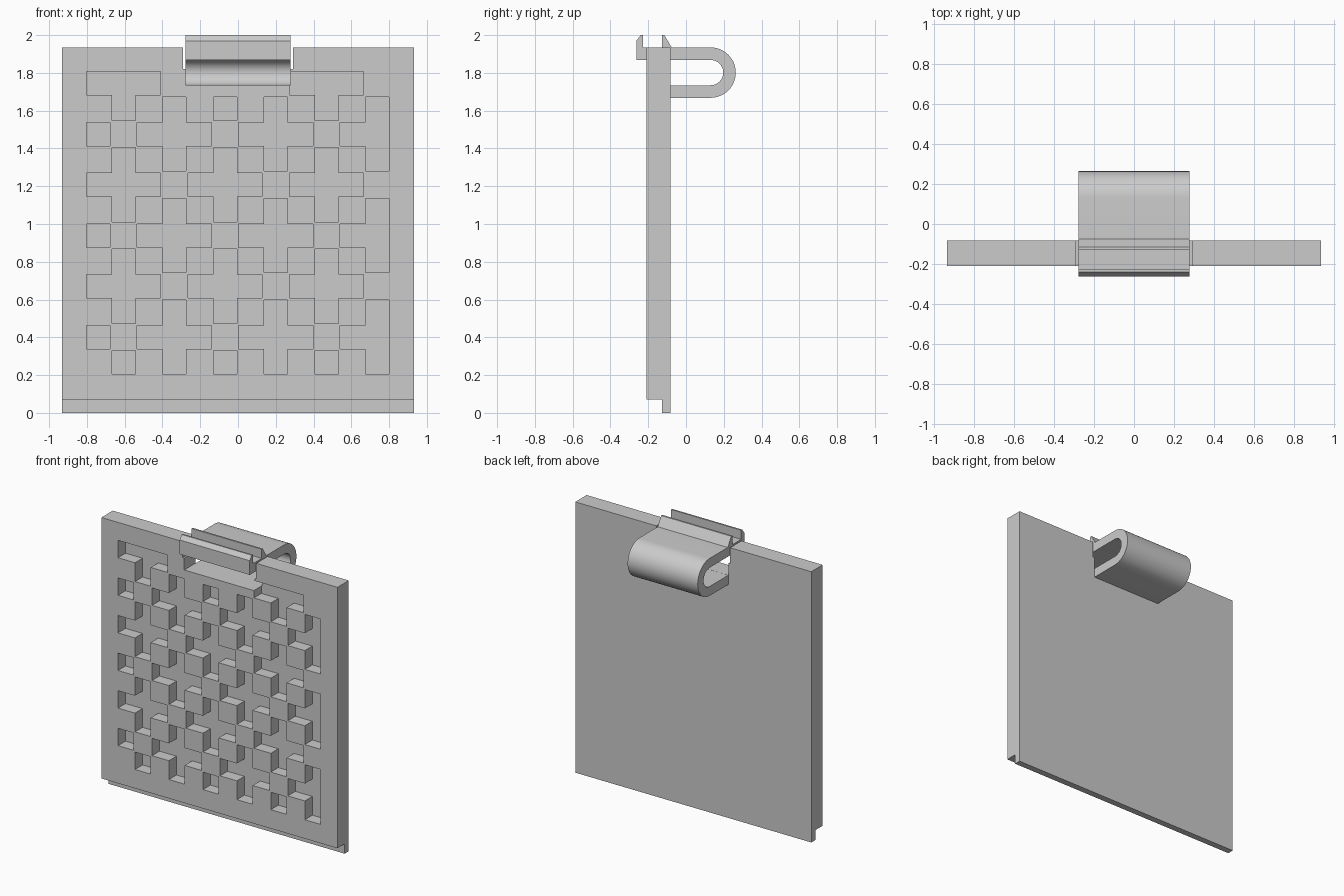
import bpy, bmesh, math
from mathutils import Vector

cube = bpy.data.objects.get("Cube")
if cube:
    bpy.data.objects.remove(cube, do_unlink=True)

grey = bpy.data.materials.new("light_grey")
grey.use_nodes = True
colour = (0.6, 0.6, 0.6, 1)
grey.diffuse_color = colour
grey.node_tree.nodes["Principled BSDF"].inputs["Base Color"].default_value = colour


def finish(name, bm):
    bmesh.ops.recalc_face_normals(bm, faces=bm.faces)
    mesh = bpy.data.meshes.new(name)
    bm.to_mesh(mesh)
    bm.free()
    mesh.materials.append(grey)
    obj = bpy.data.objects.new(name, mesh)
    bpy.context.collection.objects.link(obj)
    return obj


def activate(obj):
    bpy.ops.object.select_all(action='DESELECT')
    obj.select_set(True)
    bpy.context.view_layer.objects.active = obj


def extrude(bm, faces, offset):
    """Pull flat faces into a closed solid."""
    new = bmesh.ops.extrude_face_region(bm, geom=faces, use_keep_orig=True)
    verts = [g for g in new["geom"] if isinstance(g, bmesh.types.BMVert)]
    bmesh.ops.translate(bm, verts=verts, vec=offset)


def prism(name, points, offset):
    bm = bmesh.new()
    face = bm.faces.new([bm.verts.new(p) for p in points])
    extrude(bm, [face], Vector(offset))
    return finish(name, bm)


HALF, FRONT, BACK = 0.933, -0.21, -0.082
STEP, TOP = 0.07, 1.935
NOTCH, CLIP = 0.291, 0.278

# Panel with a stepped notch in its top edge
side = [(HALF, STEP), (HALF, TOP), (NOTCH, TOP), (NOTCH, 1.82), (CLIP, 1.82), (CLIP, 1.735)]
outline = side + [(-x, z) for x, z in reversed(side)]
panel = prism("panel", [(x, FRONT, z) for x, z in outline], (0, BACK - FRONT, 0))

# Lip along the bottom of the panel
prism("bottom_lip", [(x, -0.128, z) for x, z in ((-HALF, 0), (HALF, 0), (HALF, STEP), (-HALF, STEP))],
      (0, BACK + 0.128, 0))

# Pocket pattern: a chequerboard whose squares join into crosses
N, LEFT, LOW, PITCH, GAP = 12, -0.807, 0.2, 0.1343, 0.005


def open_cell(c, r):
    if not (0 <= c < N and 0 <= r < N) or (r == N - 1 and c in (4, 5, 6)):
        return False
    return (c + r) % 2 == 1 or (c % 2 == 1 and (c + r) % 4 == 0)


def fine(start, i):
    return start + (i // 2) * PITCH + (GAP if i % 2 == 0 else PITCH - GAP)


bm = bmesh.new()
start_y, depth = FRONT - 0.05, 0.085
for i in range(2 * N - 1):
    for j in range(2 * N - 1):
        # odd strips are the thin joints between neighbouring squares
        cells = [(c, r) for c in {i // 2, (i + 1) // 2} for r in {j // 2, (j + 1) // 2}]
        if all(open_cell(c, r) for c, r in cells):
            xs = fine(LEFT, i), fine(LEFT, i + 1)
            zs = fine(LOW, j), fine(LOW, j + 1)
            corners = ((0, 0), (1, 0), (1, 1), (0, 1))
            bm.faces.new([bm.verts.new((xs[a], start_y, zs[b])) for a, b in corners])
bmesh.ops.remove_doubles(bm, verts=bm.verts, dist=0.0005)
extrude(bm, bm.faces[:], Vector((0, 0.05 + depth, 0)))
cutter = finish("pocket_cutter", bm)
cutter.hide_render = True

activate(panel)
cut = panel.modifiers.new("pockets", 'BOOLEAN')
cut.operation = 'DIFFERENCE'
cut.solver = 'EXACT'
cut.object = cutter
bpy.ops.object.modifier_apply(modifier=cut.name)
bpy.data.objects.remove(cutter, do_unlink=True)

# Spring clip: a U-shaped strip with two hooks on its upper arm
BEND_Y, BEND_Z, OUTER, INNER = 0.13, 1.8015, 0.1335, 0.067


def bend(radius, steps=24):
    angles = [math.pi * (0.5 - k / steps) for k in range(steps + 1)]
    return [(BEND_Y + radius * math.cos(a), BEND_Z + radius * math.sin(a)) for a in angles]


rear_hook = [(-0.128, TOP), (-0.128, 2.0), (-0.115, 2.0), (-0.076, TOP)]
front_hook = [(-0.263, BEND_Z + INNER), (-0.263, 1.97), (-0.24, 2.0), (-0.228, 2.0), (-0.228, TOP)]
lower_arm = [(-0.09, BEND_Z - OUTER), (-0.09, BEND_Z - INNER)]
profile = front_hook + rear_hook + bend(OUTER) + lower_arm + bend(INNER)[::-1]
clip = prism("spring_clip", [(-CLIP + 0.001, y, z) for y, z in profile], (2 * CLIP - 0.002, 0, 0))
activate(clip)
bpy.ops.object.shade_smooth_by_angle(angle=math.radians(25))
